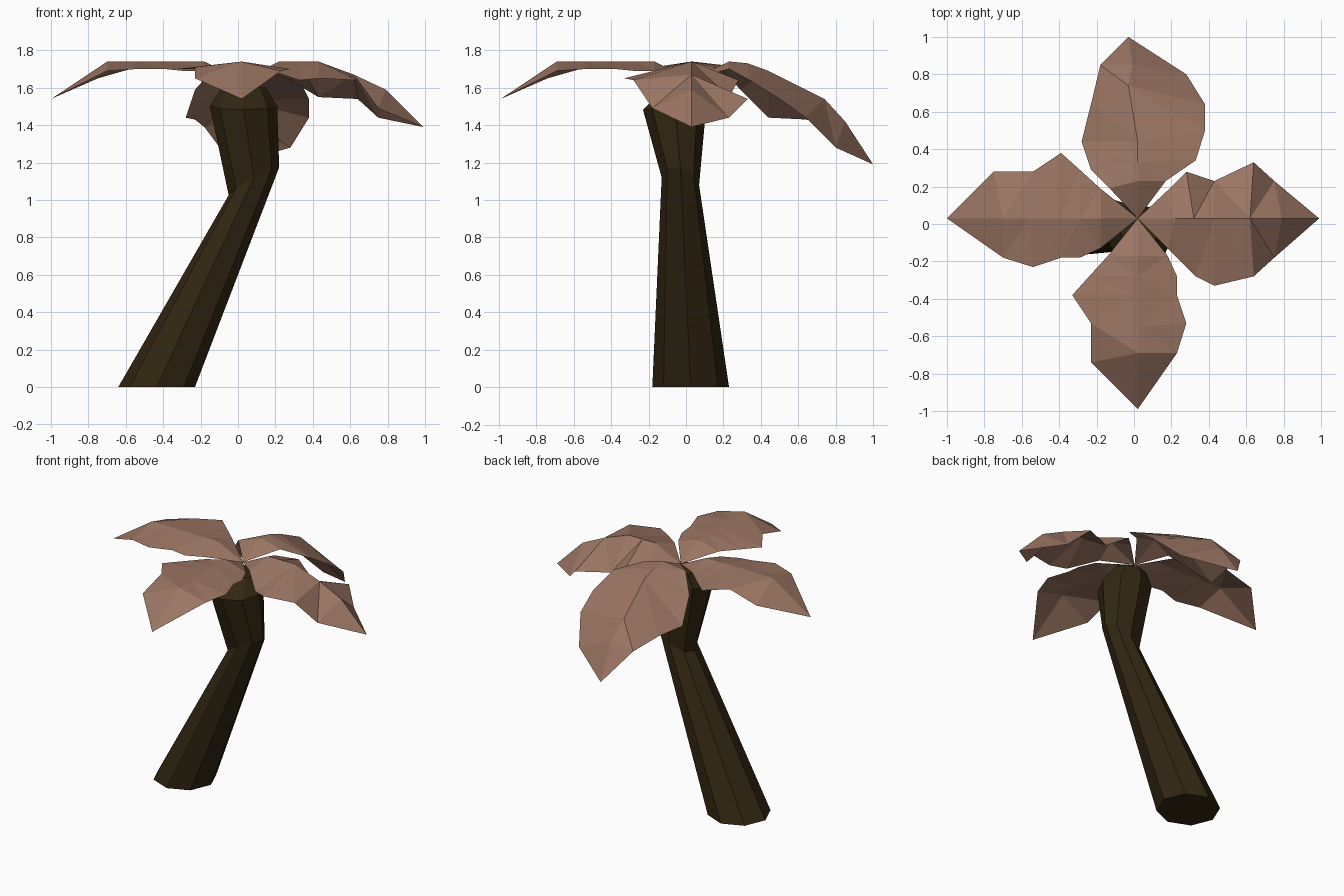
import bpy
import bmesh
from math import sin, cos, pi, radians
from mathutils import Matrix, Vector

cube = bpy.data.objects.get("Cube")
if cube:
    bpy.data.objects.remove(cube, do_unlink=True)


def make_material(name, rgb):
    mat = bpy.data.materials.new(name)
    mat.use_nodes = True
    color = (*rgb, 1.0)
    mat.diffuse_color = color
    bsdf = mat.node_tree.nodes["Principled BSDF"]
    bsdf.inputs["Base Color"].default_value = color
    bsdf.inputs["Roughness"].default_value = 0.9
    return mat


def finish(bm, name, mat):
    mesh = bpy.data.meshes.new(name)
    bm.to_mesh(mesh)
    bm.free()
    mesh.materials.append(mat)
    obj = bpy.data.objects.new(name, mesh)
    bpy.context.collection.objects.link(obj)
    return obj


leaf_mat = make_material("dusty_brown_leaf", (0.33, 0.18, 0.125))
bark_mat = make_material("dark_bark", (0.032, 0.020, 0.006))


# Leaning trunk: eight-sided tilted rings (centre, radii, tilt along x and y)
def build_trunk(rings, sides=8):
    bm = bmesh.new()
    loops = []
    for center, rx, ry, tilt_x, tilt_y in rings:
        loop = []
        for i in range(sides):
            a = 2 * pi * i / sides
            dx, dy = rx * cos(a), ry * sin(a)
            offset = Vector((dx, dy, dx * tilt_x + dy * tilt_y))
            loop.append(bm.verts.new(Vector(center) + offset))
        loops.append(loop)
    for low, high in zip(loops, loops[1:]):
        for i in range(sides):
            j = (i + 1) % sides
            bm.faces.new((low[i], low[j], high[j], high[i]))
    bm.faces.new(reversed(loops[0]))
    bm.faces.new(loops[-1])
    return finish(bm, "trunk", bark_mat)


build_trunk([
    ((-0.435, 0.025, 0), 0.205, 0.205, 0, 0),
    ((0.085, -0.03, 1.1), 0.135, 0.10, 0.55, -0.2),
    ((0.03, -0.06, 1.50), 0.18, 0.17, 0, 0.1),
    ((0.03, -0.01, 1.60), 0.12, 0.10, 0, 0),
])


# Leaf sheet: rows of left edge, midrib and right edge as (side, outward, height)
def build_leaf(name, rows, tip, degrees):
    bm = bmesh.new()
    place = Matrix.Translation((0.02, 0.03, 0)) @ Matrix.Rotation(radians(degrees), 4, "Z")

    def vert(p):
        return bm.verts.new(place @ Vector((p[0], -p[1], p[2])))

    base = vert((0, 0, 1.645))
    grid = [[vert(p) for p in row] for row in rows]
    end = vert(tip)
    for k in range(2):
        bm.faces.new((base, grid[0][k], grid[0][k + 1]))
        for inner, outer in zip(grid, grid[1:]):
            bm.faces.new((inner[k + 1], inner[k], outer[k], outer[k + 1]))
        bm.faces.new((grid[-1][k + 1], grid[-1][k], end))
    bmesh.ops.triangulate(bm, faces=bm.faces[:])
    return finish(bm, name, leaf_mat)


# Two matching flat leaves
flat_rows = [
    [(-0.16, 0.20, 1.70), (0, 0.20, 1.74), (0.16, 0.20, 1.69)],
    [(-0.26, 0.31, 1.70), (0, 0.31, 1.74), (0.21, 0.31, 1.69)],
    [(-0.35, 0.41, 1.70), (0, 0.41, 1.74), (0.21, 0.41, 1.70)],
    [(-0.25, 0.56, 1.71), (0, 0.58, 1.74), (0.26, 0.56, 1.70)],
    [(-0.25, 0.77, 1.65), (0, 0.72, 1.74), (0.21, 0.72, 1.69)],
]
for name, degrees in (("front_leaf", 0), ("right_leaf", -90)):
    build_leaf(name, flat_rows, (0, 1.02, 1.54), degrees)

# Bent leaf
build_leaf("left_leaf", [
    [(-0.16, 0.16, 1.69), (0, 0.20, 1.74), (0.14, 0.15, 1.68)],
    [(-0.31, 0.31, 1.64), (0, 0.30, 1.74), (0.25, 0.26, 1.64)],
    [(-0.36, 0.41, 1.65), (0, 0.41, 1.74), (0.20, 0.41, 1.55)],
    [(-0.31, 0.62, 1.64), (0, 0.60, 1.67), (0.30, 0.62, 1.54)],
    [(-0.21, 0.73, 1.49), (0, 0.77, 1.59), (0.20, 0.73, 1.44)],
], (0, 0.97, 1.39), 90)

# Broad drooping leaf
build_leaf("back_leaf", [
    [(-0.15, 0.20, 1.70), (0, 0.20, 1.74), (0.15, 0.16, 1.70)],
    [(-0.31, 0.31, 1.64), (0, 0.30, 1.73), (0.25, 0.26, 1.59)],
    [(-0.36, 0.47, 1.54), (0, 0.41, 1.69), (0.30, 0.41, 1.44)],
    [(-0.36, 0.61, 1.44), (0.05, 0.71, 1.54), (0.25, 0.61, 1.43)],
    [(-0.26, 0.77, 1.28), (0.03, 0.82, 1.42), (0.20, 0.82, 1.39)],
], (0.05, 0.97, 1.19), 180)
